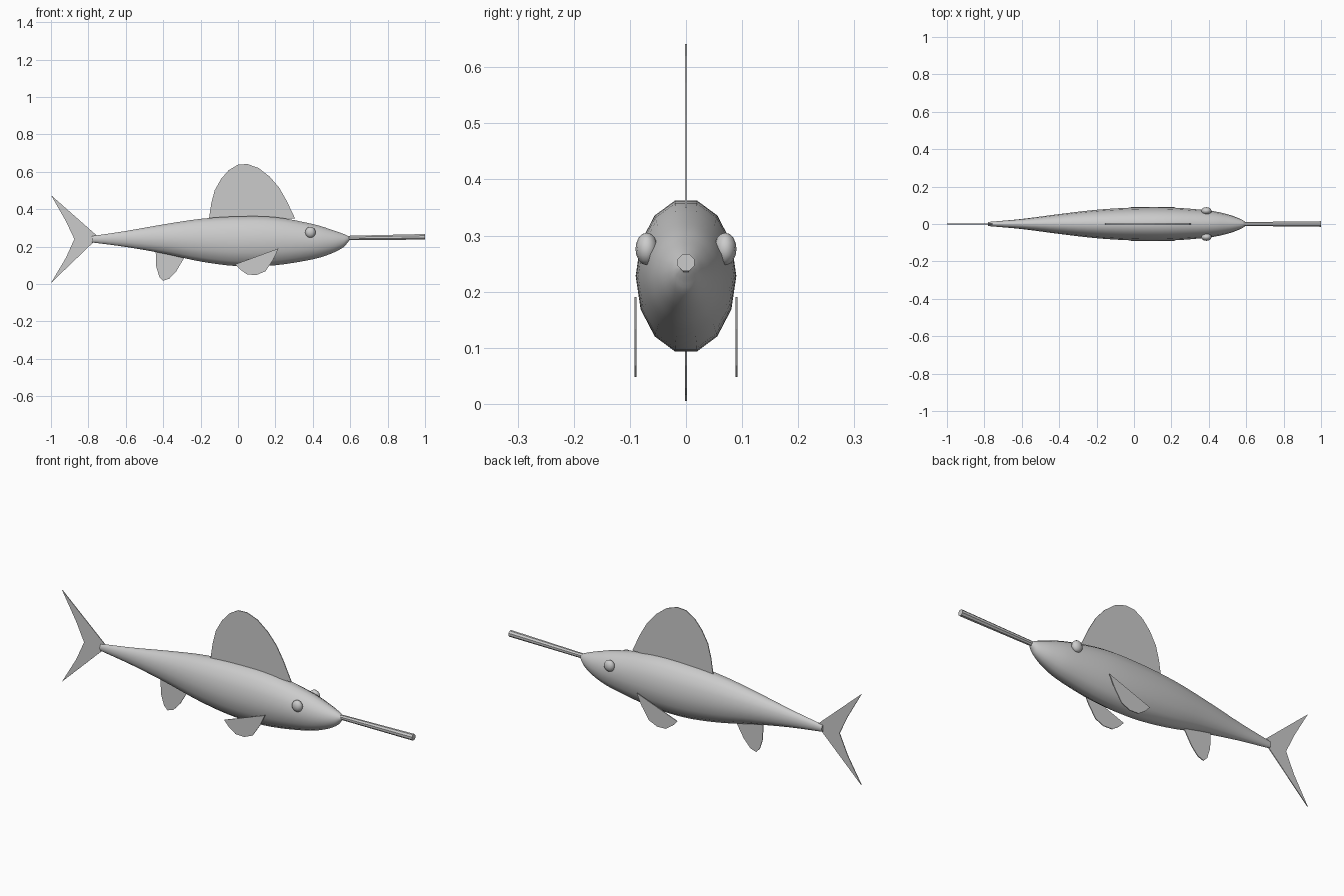
import bpy, bmesh, math
from mathutils import Vector

if "Cube" in bpy.data.objects:
    bpy.data.objects.remove(bpy.data.objects["Cube"])


def add_object(name, bm, smooth=False):
    bmesh.ops.recalc_face_normals(bm, faces=bm.faces[:])
    mesh = bpy.data.meshes.new(name)
    bm.to_mesh(mesh)
    bm.free()
    for p in mesh.polygons:
        p.use_smooth = smooth and len(p.vertices) <= 4
    obj = bpy.data.objects.new(name, mesh)
    bpy.context.collection.objects.link(obj)
    return obj


def smooth_path(points, steps):
    """Catmull-Rom curve through the section values."""
    pts = [Vector(p) for p in points]
    pts = [2 * pts[0] - pts[1]] + pts + [2 * pts[-1] - pts[-2]]
    out = []
    for i in range(1, len(pts) - 2):
        a, b, c, d = pts[i - 1:i + 3]
        for s in range(steps):
            t = s / steps
            out.append(0.5 * (2 * b + (c - a) * t + (2 * a - 5 * b + 4 * c - d) * t * t
                              + (3 * b - a - 3 * c + d) * t ** 3))
    return out + [pts[-2]]


def loft(name, sections, sides):
    """Elliptical rings along x; each section is (x, half width, bottom, top)."""
    bm = bmesh.new()
    rings = []
    for x, w, low, high in sections:
        mid, h = (low + high) / 2, (high - low) / 2 / math.cos(math.pi / sides)
        ring = []
        for i in range(sides):
            a = (i + 0.5) * 2 * math.pi / sides
            ring.append(bm.verts.new((x, w * math.sin(a), mid + h * math.cos(a))))
        rings.append(ring)
    for r, q in zip(rings, rings[1:]):
        for i in range(sides):
            j = (i + 1) % sides
            bm.faces.new((r[i], r[j], q[j], q[i]))
    bm.faces.new(rings[0])
    bm.faces.new(rings[-1])
    return add_object(name, bm, True)


def fin(name, outline, y=0.0, thick=0.004):
    bm = bmesh.new()
    face = bm.faces.new([bm.verts.new((x, y - thick / 2, z)) for x, z in outline])
    ext = bmesh.ops.extrude_face_region(bm, geom=[face])
    verts = [v for v in ext["geom"] if isinstance(v, bmesh.types.BMVert)]
    bmesh.ops.translate(bm, verts=verts, vec=(0, thick, 0))
    return add_object(name, bm)


# Body
body = [(-.78, .011, .222, .256), (-.6, .027, .198, .283), (-.4, .053, .163, .318),
        (-.2, .076, .12, .348), (0, .088, .095, .361), (.2, .088, .1, .357),
        (.4, .072, .132, .32), (.5, .052, .163, .29), (.56, .031, .194, .269),
        (.585, .018, .22, .258), (.6, .006, .24, .25)]
loft("body", smooth_path([Vector(p) for p in body], 4), 14)

# Long bill
bill = loft("bill", [(.57, .011, .234, .257), (1.0, .016, .237, .267)], 8)
for p in bill.data.polygons:
    p.use_smooth = False

# Eyes
for side, label in ((-1, "right"), (1, "left")):
    bm = bmesh.new()
    bmesh.ops.create_uvsphere(bm, u_segments=12, v_segments=8, radius=1)
    bmesh.ops.scale(bm, vec=(.028, .02, .029), verts=bm.verts)
    bmesh.ops.translate(bm, vec=(.387, side * .07, .276), verts=bm.verts)
    add_object(label + "_eye", bm, True)

# Dorsal fin
fin("dorsal_fin", [(-.155, .35), (-.143, .43), (-.125, .5), (-.09, .562), (-.05, .608),
                   (0, .638), (.05, .641), (.11, .62), (.17, .573), (.22, .515),
                   (.26, .445), (.305, .35)])

# Forked tail
fin("tail_fin", [(-1, .475), (-.745, .25), (-1, .005), (-.92, .14), (-.875, .24), (-.92, .335)])

# Anal fin
fin("anal_fin", [(-.44, .17), (-.437, .09), (-.42, .037), (-.4, .017), (-.367, .028),
                 (-.33, .068), (-.29, .135), (-.285, .17)])

# Pectoral fins
for side, label in ((-1, "right"), (1, "left")):
    fin(label + "_pectoral_fin",
        [(.217, .19), (.19, .133), (.147, .068), (.1, .048), (.05, .05),
         (.01, .078), (-.015, .105)], side * .09)
